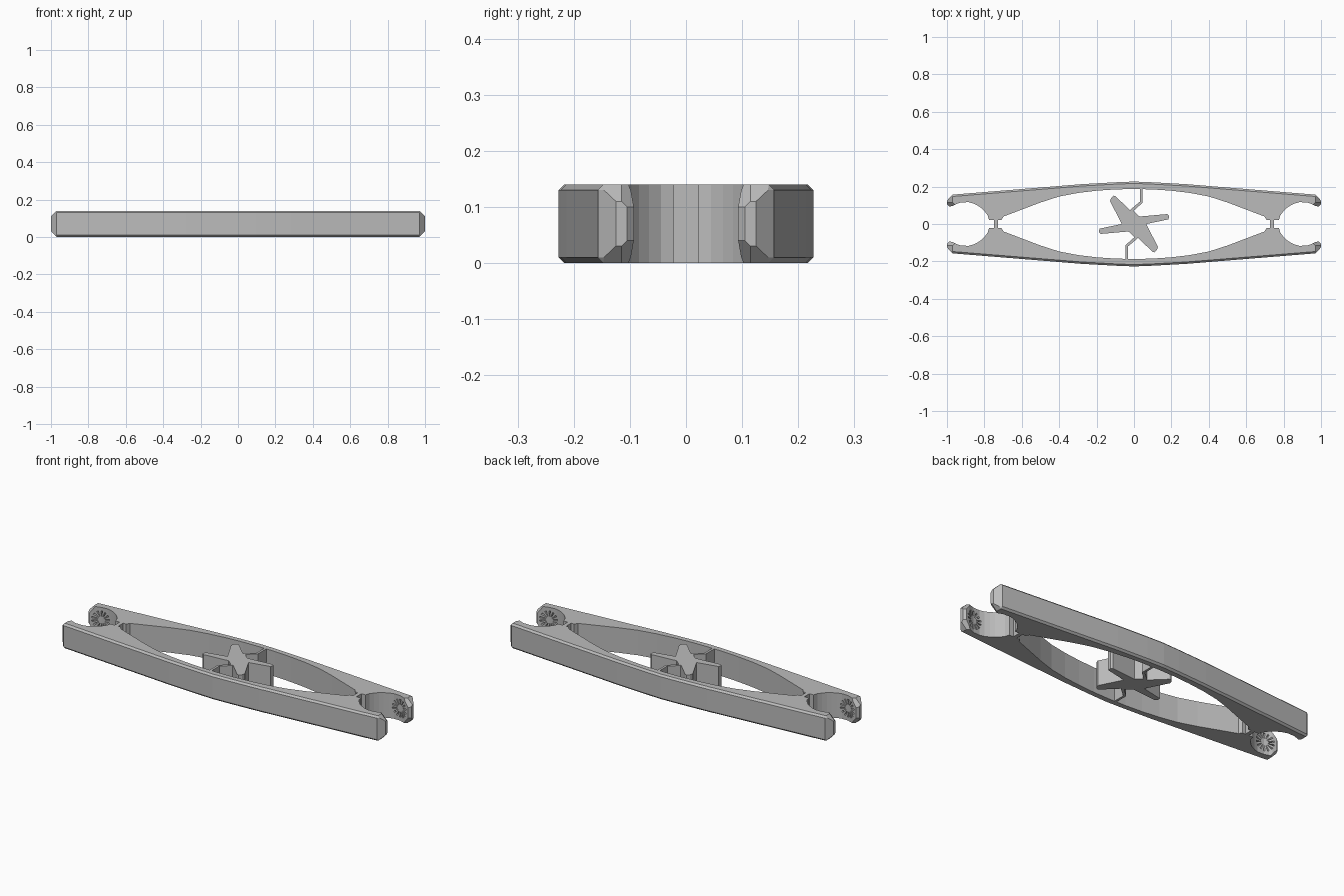
import bpy, bmesh, math
from mathutils import Vector, Matrix

if "Cube" in bpy.data.objects:
    bpy.data.objects.remove(bpy.data.objects["Cube"])

H = 0.14       # overall height
C = 0.01       # outer edge chamfer

grey = bpy.data.materials.new("grey plastic")
grey.diffuse_color = (0.5, 0.5, 0.5, 1)
grey.use_nodes = True
grey.node_tree.nodes["Principled BSDF"].inputs["Base Color"].default_value = grey.diffuse_color


def finish(bm, name):
    bmesh.ops.recalc_face_normals(bm, faces=bm.faces[:])
    me = bpy.data.meshes.new(name)
    bm.to_mesh(me)
    bm.free()
    me.materials.append(grey)
    ob = bpy.data.objects.new(name, me)
    bpy.context.collection.objects.link(ob)
    return ob


def loft(layers):
    """Solid through stacked outlines with equal point counts."""
    bm = bmesh.new()
    rings = [[bm.verts.new(p) for p in layer] for layer in layers]
    n = len(rings[0])
    for a, b in zip(rings, rings[1:]):
        for i in range(n):
            j = (i + 1) % n
            bm.faces.new((a[i], a[j], b[j], b[i]))
    bm.faces.new(rings[0])
    bm.faces.new(rings[-1])
    bmesh.ops.recalc_face_normals(bm, faces=bm.faces[:])
    return bm


def prism(name, pts):
    return finish(loft([[(x, y, z) for x, y in pts] for z in (0, H)]), name)


# Half outlines of one arm, listed from the middle to the tip
outer = [(0, 0.227), (0.1, 0.223), (0.28, 0.213), (0.6, 0.187), (0.97, 0.157)]
inner = [(0, 0.187), (0.1, 0.185), (0.2, 0.178), (0.3, 0.166), (0.4, 0.147),
         (0.5, 0.115), (0.6, 0.077), (0.698, 0.04), (0.708, 0.022), (0.775, 0.022),
         (0.782, 0.045), (0.797, 0.066), (0.815, 0.084), (0.834, 0.097),
         (0.86, 0.11), (0.885, 0.117), (0.925, 0.115), (0.95, 0.107),
         (0.965, 0.098), (0.988, 0.093), (1.0, 0.105), (1.0, 0.125)]


def mirror_x(half):
    return [(-x, y) for x, y in reversed(half[1:])] + half


def arm_layer(z, inset, side):
    top = [(x, y - inset) for x, y in mirror_x(outer)]
    return [(x, side * y, z) for x, y in top + mirror_x(inner)[::-1]]


def slice_off(bm, normal, point):
    n = Vector(normal).normalized()
    cut = bmesh.ops.bisect_plane(bm, geom=bm.verts[:] + bm.edges[:] + bm.faces[:],
                                 plane_co=point, plane_no=n, clear_outer=True, dist=1e-5)
    edges = [e for e in bm.edges if e.is_boundary]
    bmesh.ops.holes_fill(bm, edges=edges, sides=0)


def groove_cutter(side):
    """Radial wedge grooves around the seat at both arm tips."""
    bm = bmesh.new()
    for sx in (-1, 1):
        for k in range(14):
            a = 2 * math.pi * (k + 0.5) / 14
            verts = []
            for y in (0.07, 0.128):
                for r, w in ((0.02, 0.0012), (0.05, 0.0045), (0.05, -0.0045), (0.02, -0.0012)):
                    x = r * math.cos(a) - w * math.sin(a)
                    z = r * math.sin(a) + w * math.cos(a)
                    verts.append(bm.verts.new((sx * (0.925 + x), side * y, H / 2 + z)))
            lo, hi = verts[:4], verts[4:]
            bm.faces.new(lo)
            bm.faces.new(hi)
            for i in range(4):
                j = (i + 1) % 4
                bm.faces.new((lo[i], lo[j], hi[j], hi[i]))
    ob = finish(bm, "groove_cutter")
    ob.hide_render = True
    ob.hide_viewport = True
    return ob


# Two long arms with chamfered tips and grooved seats
for side, label in ((-1, "front_arm"), (1, "back_arm")):
    bm = loft([arm_layer(0, C, side), arm_layer(C, 0, side),
               arm_layer(H - C, 0, side), arm_layer(H, C, side)])
    for sx in (-1, 1):
        for sz in (-1, 1):
            mid = Vector((0, 0, H / 2))
            slice_off(bm, (sx, 0, sz), mid + Vector((sx * 0.97, 0, sz * H / 2)))
            slice_off(bm, (sx, -side, sz), mid + Vector((sx * 0.96, side * 0.105, sz * H / 2)))
    arm = finish(bm, label)
    cutter = groove_cutter(side)
    mod = arm.modifiers.new("grooves", 'BOOLEAN')
    mod.operation = 'DIFFERENCE'
    mod.solver = 'EXACT'
    mod.object = cutter
    bpy.context.view_layer.objects.active = arm
    bpy.context.view_layer.update()
    bpy.ops.object.modifier_apply(modifier=mod.name)
    bpy.data.objects.remove(cutter)

# Thin webs joining the feet of the arms
for sx, label in ((-1, "left_web"), (1, "right_web")):
    prism(label, [(sx * x, y) for x, y in
                  ((0.727, -0.023), (0.749, -0.023), (0.749, 0.023), (0.727, 0.023))])

# Four-pointed centre star, half outline turned by 180 degrees
half = [(-0.065, 0.0), (-0.128, 0.122), (-0.122, 0.14), (-0.108, 0.152), (-0.098, 0.148),
        (-0.02, 0.072), (0.0, 0.068), (0.012, 0.055), (0.03, 0.04), (0.178, 0.053),
        (0.187, 0.045), (0.185, 0.025)]
prism("centre_star", half + [(-x, -y) for x, y in half])

# Bent springs holding the star
spring = [(0.032, 0.19), (0.032, 0.12), (-0.02, 0.076), (-0.012, 0.062),
          (0.045, 0.113), (0.045, 0.19)]
for s, label in ((1, "back_spring"), (-1, "front_spring")):
    prism(label, [(s * x, s * y) for x, y in spring])
